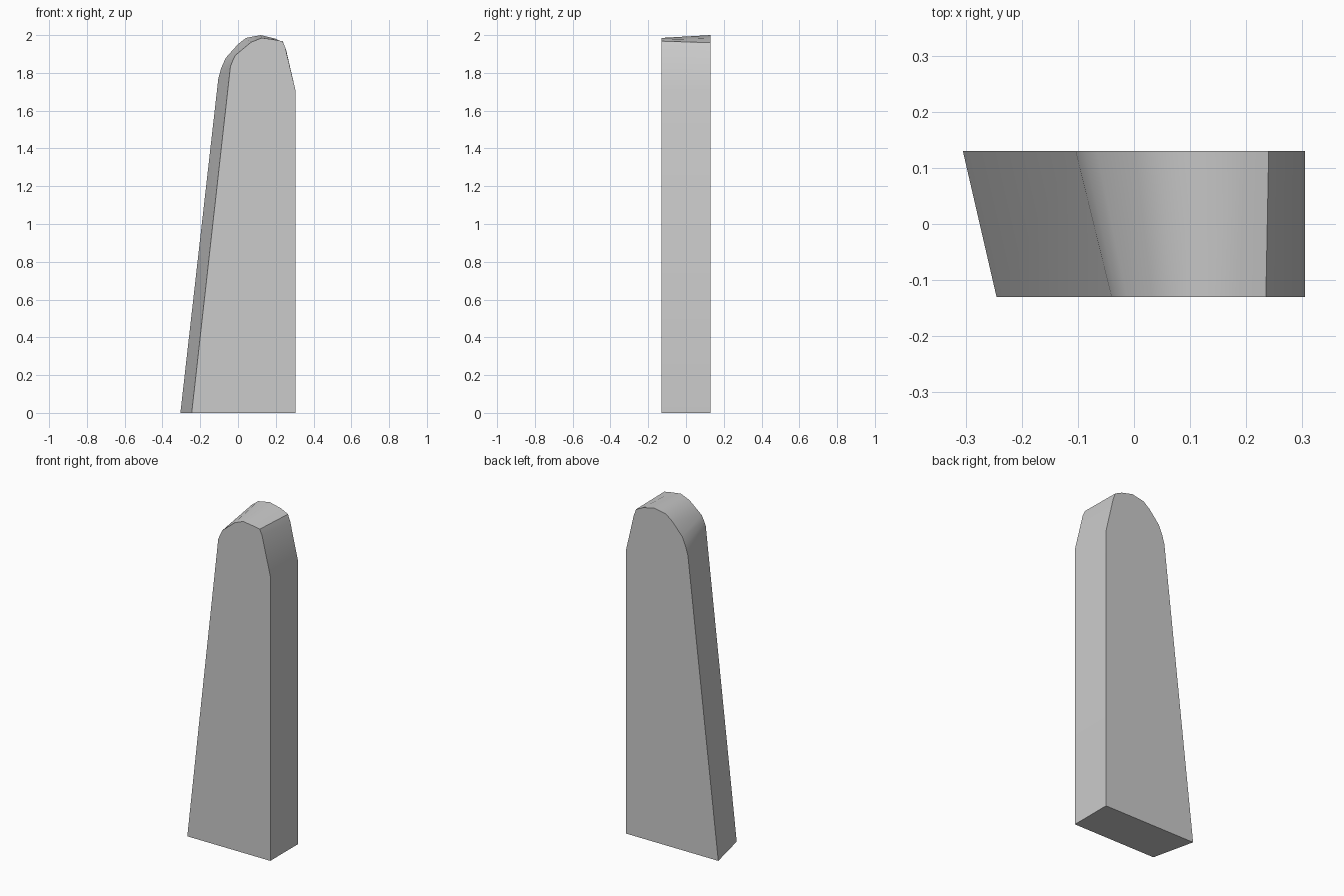
import bpy, bmesh, math

cube = bpy.data.objects.get("Cube")
if cube:
    bpy.data.objects.remove(cube, do_unlink=True)

grey = bpy.data.materials.new("plain grey")
grey.use_nodes = True
colour = (0.6, 0.6, 0.6, 1)
grey.diffuse_color = colour
grey.node_tree.nodes["Principled BSDF"].inputs["Base Color"].default_value = colour

# Outlines (x, z) of the two flat faces, matched point for point
front = [(-0.245, 0), (-0.04, 1.835), (-0.03, 1.86), (-0.013, 1.894), (0.03, 1.93),
         (0.07, 1.963), (0.125, 1.985), (0.185, 1.977), (0.235, 1.968), (0.25, 1.935),
         (0.305, 1.705), (0.305, 0)]
back = [(-0.305, 0), (-0.104, 1.772), (-0.089, 1.825), (-0.066, 1.878), (0, 1.952),
        (0.042, 1.985), (0.12, 2.0), (0.195, 1.982), (0.24, 1.96), (0.255, 1.92),
        (0.305, 1.705), (0.305, 0)]

# Tapered slab with a rounded top, lofted between the outlines
bm = bmesh.new()
rings = [[bm.verts.new((x, y, z)) for x, z in outline]
         for outline, y in ((front, -0.13), (back, 0.13))]
for ring in rings:
    bm.faces.new(ring)
count = len(front)
for i in range(count):
    j = (i + 1) % count
    bm.faces.new((rings[0][i], rings[0][j], rings[1][j], rings[1][i]))
bmesh.ops.recalc_face_normals(bm, faces=bm.faces)

mesh = bpy.data.meshes.new("tapered_slab")
bm.to_mesh(mesh)
bm.free()
mesh.materials.append(grey)
slab = bpy.data.objects.new("tapered_slab", mesh)
bpy.context.collection.objects.link(slab)
bpy.context.view_layer.objects.active = slab
slab.select_set(True)
bpy.ops.object.shade_smooth_by_angle(angle=math.radians(40))
